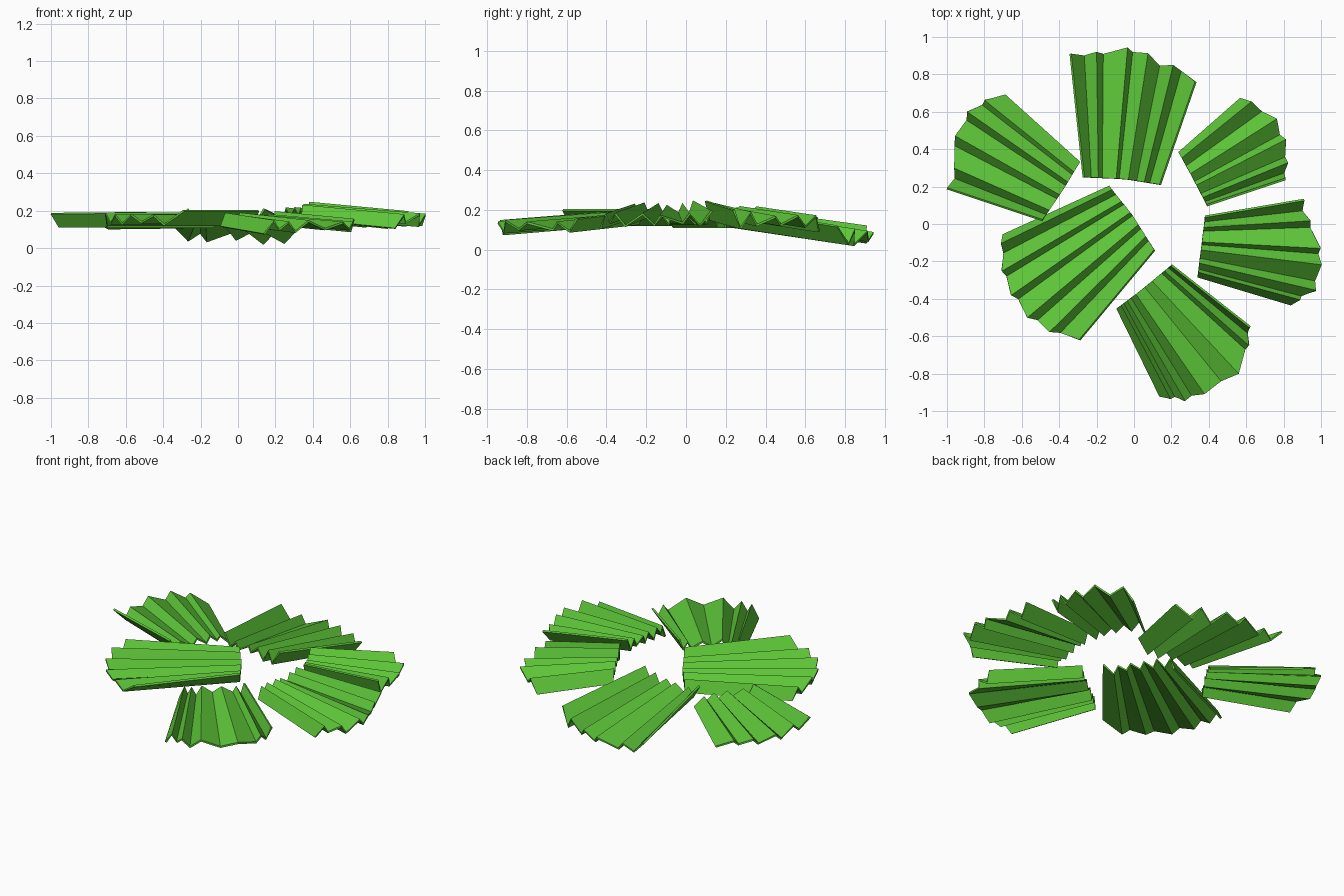
import bpy, bmesh, random
from mathutils import Vector

if "Cube" in bpy.data.objects:
    bpy.data.objects.remove(bpy.data.objects["Cube"])

random.seed(4)
green = bpy.data.materials.new("leaf_green")
green.diffuse_color = (0.11, 0.56, 0.04, 1)
green.use_nodes = True
green.node_tree.nodes["Principled BSDF"].inputs["Base Color"].default_value = green.diffuse_color


def along(points, t):
    """Point at fraction t of a polyline's length."""
    pts = [Vector(p) for p in points]
    lengths = [(b - a).length for a, b in zip(pts, pts[1:])]
    d = t * sum(lengths)
    for a, b, n in zip(pts, pts[1:], lengths):
        if d <= n + 1e-6:
            return a.lerp(b, d / n)
        d -= n
    return pts[-1]


def pleated_leaf(name, inner, outer, folds, first_up, z_in, z_out, amp):
    """Fan sheet with alternating ridges and valleys at the given fold positions."""
    bm = bmesh.new()
    rows = []
    for i, t in enumerate(folds):
        sign = first_up if i % 2 == 0 else -first_up
        edge = i in (0, len(folds) - 1)
        dz = sign * amp * (1 if edge else random.uniform(0.3, 0.75))
        a, b = along(inner, t), along(outer, t)
        # ragged rim: ridges reach out slightly further than valleys
        b = b if edge else b + (b - a).normalized() * 0.01 * sign
        rows.append((bm.verts.new((a.x, a.y, z_in + dz)),
                     bm.verts.new((b.x, b.y, z_out + dz))))
    for (a, b), (c, d) in zip(rows, rows[1:]):
        bm.faces.new((a, b, d, c))
    bmesh.ops.recalc_face_normals(bm, faces=bm.faces)
    if sum(f.normal.z for f in bm.faces) < 0:
        bmesh.ops.reverse_faces(bm, faces=bm.faces)
    mesh = bpy.data.meshes.new(name)
    bm.to_mesh(mesh)
    bm.free()
    mesh.materials.append(green)
    ob = bpy.data.objects.new(name, mesh)
    bpy.context.collection.objects.link(ob)
    mod = ob.modifiers.new("thickness", 'SOLIDIFY')
    mod.thickness = 0.012
    mod.offset = 0


# Back leaf, drooping to the ground
pleated_leaf("leaf_back", [(-.27, .25), (-.05, .24), (.14, .21)],
             [(-.34, .91), (-.2, .91), (-.08, .94), (.05, .92), (.16, .84), (.24, .84), (.33, .76)],
             [0, .1, .19, .24, .42, .46, .58, .69, .79, .86, 1], 1, .155, .063, .055)

# Small leaf, back right
pleated_leaf("leaf_back_right", [(.24, .38), (.29, .29), (.39, .10)],
             [(.57, .67), (.64, .64), (.75, .57), (.82, .41), (.81, .24)],
             [0, .1, .25, .4, .55, .62, .78, .85, .93, 1], -1, .19, .145, .055)

# Right leaf
pleated_leaf("leaf_right", [(.38, .04), (.36, -.12), (.34, -.28)],
             [(.91, .13), (.91, .06), (.97, -.05), (1.0, -.18), (.97, -.35), (.9, -.39), (.84, -.43)],
             [0, .09, .18, .24, .42, .47, .56, .70, .78, .88, .93, 1], 1, .2, .15, .045)

# Front right leaf
pleated_leaf("leaf_front_right", [(.20, -.22), (.03, -.36), (-.09, -.45)],
             [(.62, -.55), (.6, -.7), (.55, -.8), (.42, -.88), (.28, -.94), (.14, -.92)],
             [0, .06, .13, .18, .36, .5, .66, .75, .82, .88, .93, 1], 1, .155, .115, .04)

# Large leaf, front left
pleated_leaf("leaf_front_left", [(-.13, .20), (-.01, .05), (.11, -.14)],
             [(-.70, -.06), (-.71, -.2), (-.68, -.33), (-.57, -.49), (-.43, -.58), (-.29, -.62)],
             [0, .05, .13, .24, .29, .42, .47, .61, .67, .79, .85, 1], -1, .155, .155, .045)

# Back left leaf
pleated_leaf("leaf_back_left", [(-.29, .33), (-.38, .18), (-.49, .02)],
             [(-.69, .69), (-.81, .65), (-.89, .59), (-.97, .42), (-.95, .28), (-1.0, .19)],
             [0, .16, .21, .33, .39, .55, .62, .82, .90, 1], -1, .15, .145, .04)
